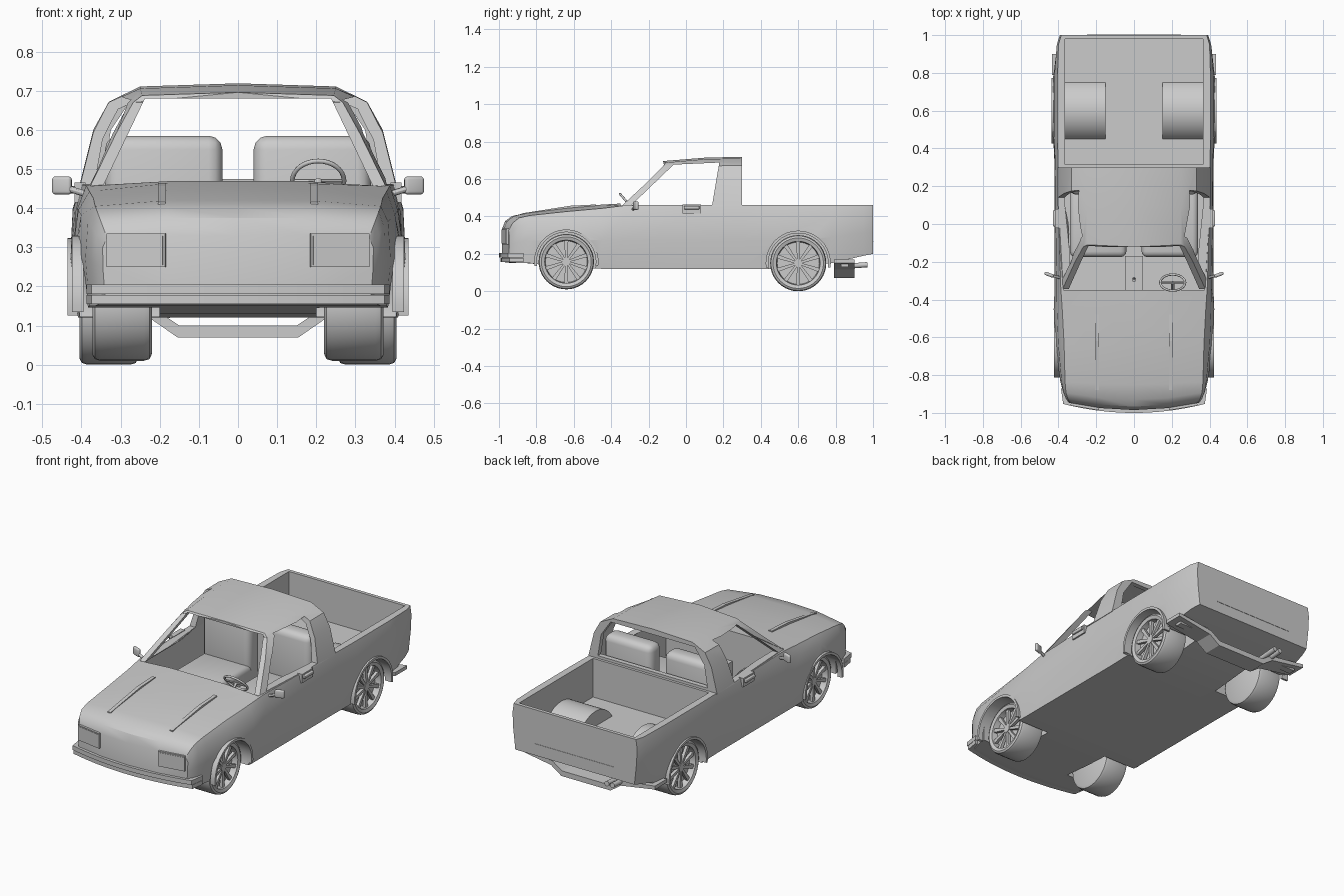
import bpy, bmesh, math
from mathutils import Vector, Matrix

if "Cube" in bpy.data.objects:
    bpy.data.objects.remove(bpy.data.objects["Cube"])

PAINT = bpy.data.materials.new("plain_grey")
PAINT.diffuse_color = (0.6, 0.6, 0.6, 1)
PAINT.use_nodes = True
PAINT.node_tree.nodes["Principled BSDF"].inputs["Base Color"].default_value = PAINT.diffuse_color


def make(name, bm):
    bmesh.ops.recalc_face_normals(bm, faces=bm.faces)
    me = bpy.data.meshes.new(name)
    bm.to_mesh(me)
    bm.free()
    me.materials.append(PAINT)
    ob = bpy.data.objects.new(name, me)
    bpy.context.collection.objects.link(ob)
    return ob


def activate(ob):
    bpy.ops.object.select_all(action='DESELECT')
    ob.select_set(True)
    bpy.context.view_layer.objects.active = ob


def smooth(ob, deg=30):
    activate(ob)
    bpy.ops.object.shade_smooth_by_angle(angle=math.radians(deg))


def prism(name, pts, axis, a, b):
    """Extrude a 2D outline along an axis from a to b."""
    place = {'x': lambda p, t: (t, p[0], p[1]), 'y': lambda p, t: (p[0], t, p[1]),
             'z': lambda p, t: (p[0], p[1], t)}[axis]
    bm = bmesh.new()
    lo, hi = ([bm.verts.new(place(p, t)) for p in pts] for t in (a, b))
    n = len(pts)
    bm.faces.new(lo)
    bm.faces.new(hi)
    for i in range(n):
        bm.faces.new((lo[i], lo[(i + 1) % n], hi[(i + 1) % n], hi[i]))
    return make(name, bm)


def box(name, x, y, z, bevel=0):
    ob = prism(name, [(x[0], y[0]), (x[1], y[0]), (x[1], y[1]), (x[0], y[1])], 'z', *z)
    if bevel:
        m = ob.modifiers.new("bevel", 'BEVEL')
        m.width, m.segments = bevel, 3
        activate(ob)
        bpy.ops.object.modifier_apply(modifier=m.name)
        smooth(ob, 50)
    return ob


def rod(name, p, q, r, n=12):
    p, q = Vector(p), Vector(q)
    bm = bmesh.new()
    rot = (q - p).to_track_quat('Z', 'Y').to_matrix().to_4x4()
    bmesh.ops.create_cone(bm, cap_ends=True, segments=n, radius1=r, radius2=r,
                          depth=(q - p).length, matrix=Matrix.Translation((p + q) / 2) @ rot)
    ob = make(name, bm)
    smooth(ob)
    return ob


def boolean(ob, other, op='DIFFERENCE'):
    m = ob.modifiers.new("cut", 'BOOLEAN')
    m.operation, m.object, m.solver = op, other, 'EXACT'
    activate(ob)
    bpy.ops.object.modifier_apply(modifier=m.name)
    bpy.data.objects.remove(other)


def loft(name, rings, cap):
    """Skin equal rings of points; cap lists the index groups closing both ends."""
    bm = bmesh.new()
    vs = [[bm.verts.new(p) for p in r] for r in rings]
    n = len(vs[0])
    for a, b in zip(vs, vs[1:]):
        for i in range(n):
            bm.faces.new((a[i], a[(i + 1) % n], b[(i + 1) % n], b[i]))
    for r in (vs[0], vs[-1]):
        for g in cap:
            bm.faces.new([r[i] for i in g])
    bmesh.ops.recalc_face_normals(bm, faces=bm.faces)
    bmesh.ops.triangulate(bm, faces=[f for f in bm.faces if len(f.verts) > 4])
    return make(name, bm)


def arc(cy, cz, r, a0, a1, n):
    return [(cy + r * math.cos(math.radians(a0 + (a1 - a0) * i / n)),
             cz + r * math.sin(math.radians(a0 + (a1 - a0) * i / n))) for i in range(n + 1)]


# Lower body: y, bottom z, top z, half widths (bottom, waist, top), shoulder drop
STATIONS = [(-.985, .175, .33, .34, .345, .335, .005), (-.967, .155, .375, .355, .36, .35, .01),
            (-.93, .15, .402, .365, .375, .36, .01), (-.85, .15, .42, .38, .39, .365, .015),
            (-.64, .13, .446, .40, .42, .37, .02), (-.45, .12, .463, .405, .425, .38, .02),
            (-.33, .12, .47, .405, .42, .388, .012), (0, .12, .46, .405, .42, .398, 0),
            (.3, .12, .46, .405, .42, .402, 0), (.47, .12, .46, .41, .428, .405, 0),
            (.78, .15, .46, .41, .428, .405, 0), (.95, .19, .46, .39, .405, .4, 0),
            (1.0, .2, .46, .375, .388, .385, 0)]


def bow(x, y):
    return .045 * (x / .37) ** 2 * min(1, max(0, (-.8 - y) / .15))


def body_ring(y, zb, zt, wb, wm, wt, d):
    h = zt - zb
    low = [(-wb, zb), (-.18, zb), (0, zb), (.18, zb), (wb, zb)]
    side = [(wm, zb + h * .45), ((wm + wt) / 2 + .006, zb + h * .8)]
    top = [(wt, zt - d), (.18, zt), (0, zt), (-.18, zt), (-wt, zt - d)]
    pts = low + side + top + [(-x, z) for x, z in reversed(side)]
    return [(x, y + bow(x, y), z) for x, z in pts]


body = loft("body", [body_ring(*s) for s in STATIONS],
            [(0, 1, 10, 11, 12, 13), (1, 2, 9, 10), (2, 3, 8, 9), (3, 4, 5, 6, 7, 8)])
boolean(body, box("cabin_cut", (-.372, .372), (-.35, .27), (.17, .6)))
boolean(body, box("bed_cut", (-.365, .365), (.315, .98), (.24, .6)))
WHEELS = [("front", -.64, .158, .148, .22, .372), ("rear", .6, .15, .15, .255, .405)]
for s in (-1, 1):
    boolean(body, prism("bed_hump", arc(.6, .15, .175, 0, 180, 24), 'x', s * .15, s * .385), 'UNION')
    for _, y, z, r, _, _ in WHEELS:
        boolean(body, prism("arch_cut", arc(y, z, r + .012, 0, 352.5, 47), 'x', s * .2, s * .5))
smooth(body)

# Cab shell: columns of (x, y, z) at windscreen, door pillar and back
COLS = [[(.378, -.345, .455), (.312, -.2, .59), (.268, -.12, .67), (.245, -.11, .688)],
        [(.404, .1, .455), (.37, .1, .59), (.33, .1, .67), (.25, .1, .706)],
        [(.406, .3, .455), (.37, .3, .6), (.33, .3, .672), (.25, .3, .711)]]


def cab_loft(name, dx, dys, dz, low):
    rings = []
    for col, dy in zip(COLS, dys):
        c = [(x - dx, y + dy, z - dz - (low if i == 0 else 0)) for i, (x, y, z) in enumerate(col)]
        rings.append(c + [(0, c[3][1] - (.012 if dy >= 0 and col is COLS[0] else 0), c[3][2] + .008)]
                     + [(-x, y, z) for x, y, z in reversed(c)])
    return loft(name, rings, [(0, 1, 7, 8), (1, 2, 6, 7), (2, 3, 4, 5, 6)])


cab = cab_loft("cab", 0, (0, 0, 0), 0, 0)
boolean(cab, cab_loft("cab_cut", .024, (.025, 0, -.028), .018, .05))
boolean(cab, prism("side_window_cut", [(-.29, .462), (-.066, .677), (.178, .688), (.14, .462)], 'x', -.6, .6))
boolean(cab, prism("windscreen_cut", [(-.348, .45), (.348, .45), (.238, .68), (-.238, .68)], 'y', -.6, .03))
boolean(cab, prism("back_window_cut", [(-.345, .475), (.345, .475), (.325, .6), (.265, .688),
                                       (-.265, .688), (-.325, .6)], 'y', .2, .4))
smooth(cab)

# Front bumper follows the bowed nose, in two stacked strips
for name, y0, z0, z1 in (("bumper_lower", -.992, .155, .178), ("bumper_upper", -1.0, .18, .205)):
    xs = [-.375 + .75 * i / 16 for i in range(17)]
    front = [(x, y0 + .046 * (x / .37) ** 2) for x in xs]
    smooth(prism(name, [(-.387, -.87)] + front + [(.387, -.87), (.36, -.87), (.3, -.93), (-.3, -.93),
                                                 (-.36, -.87)], 'z', z0, z1), 40)

# Wheels: turned tyre and dished rim with spokes
for end, y, z, r, xi, xo in WHEELS:
    for s in (-1, 1):
        prof = [(0, xi), (r * .88, xi), (r * .97, xi + .006), (r, xi + .02), (r, xo - .02),
                (r * .97, xo - .006), (r * .9, xo), (r * .82, xo - .004), (r * .78, xo - .006),
                (r * .75, xo - .04), (0, xo - .04)]
        bm = bmesh.new()
        vs = [bm.verts.new((s * px, y, z + pr)) for pr, px in prof]
        es = [bm.edges.new(e) for e in zip(vs, vs[1:])]
        bmesh.ops.spin(bm, geom=vs + es, cent=(0, y, z), axis=(1, 0, 0), angle=math.tau, steps=40)
        bmesh.ops.remove_doubles(bm, verts=bm.verts, dist=.0004)
        smooth(make(end + "_wheel", bm))
        rod(end + "_hub", (s * (xo - .042), y, z), (s * (xo - .012), y, z), .022, 20)
        for k in range(10):
            spoke = prism(end + "_spoke", [(-.006, .015), (.006, .015), (.011, r * .79), (-.011, r * .79)],
                          'x', s * (xo - .032), s * (xo - .015))
            spoke.location = (0, y, z)
            spoke.rotation_euler.x = math.tau * k / 10
        # flared arch lip
        lip = arc(y, z, r + .024, -8, 188, 28) + arc(y, z, r + .01, 188, -8, 28)
        x1 = .436 if end == "rear" else .424
        smooth(prism(end + "_arch_lip", lip, 'x', s * .395, s * x1))

# Rear valance, its brackets and twin exhaust
prism("rear_valance", [(-.435, .15), (-.22, .115), (-.155, .07), (.155, .07), (.22, .115), (.435, .15),
                       (.435, .17), (.21, .14), (.15, .1), (-.15, .1), (-.21, .14), (-.435, .17)], 'y', .79, .9)
for x in (-.215, -.18):
    rod("exhaust_pipe", (x, .84, .132), (x, .97, .142), .014, 16)
box("tailgate_strip", (-.25, .25), (.99, 1.002), (.262, .267))

# Parts on both sides
for s in (-1, 1):
    X = lambda a, b: tuple(sorted((s * a, s * b)))
    box("valance_bracket", X(.21, .4), (.83, .87), (.13, .195))
    lamp = box("headlight", (-.076, .076), (-.006, .006), (-.043, .043))
    lamp.location = (s * .26, -.966, .292)
    lamp.rotation_euler.z = s * .168
    glass = box("headlight_lens", (-.07, .07), (-.008, .006), (-.037, .037))
    glass.location, glass.rotation_euler = lamp.location, lamp.rotation_euler
    prism("hood_ridge", [(-.88, .416), (-.62, .457), (-.48, .464), (-.48, .44), (-.88, .40)], 'x', s * .185, s * .205)
    box("handle_plate", X(.39, .418), (-.02, .08), (.415, .465))
    box("door_handle", X(.4, .43), (-.012, .072), (.438, .456), .004)
    mirror = box("mirror", (-.026, .026), (-.009, .009), (-.023, .023), .008)
    mirror.location = (s * .45, -.268, .458)
    mirror.rotation_euler.z = s * .35
    rod("mirror_stalk", (s * .385, -.285, .435), (s * .44, -.272, .452), .008)
    box("seat_back", X(.04, .34), (.155, .262), (.2, .585), .035)
    box("seat_cushion", X(.04, .34), (-.175, .2), (.165, .32), .03)

# Console, gear lever and steering wheel
box("console", (-.048, .048), (-.35, -.17), (.165, .3))
rod("gear_lever", (0, -.29, .29), (0, -.3, .37), .008)
rod("steering_column", (.205, -.35, .425), (.205, -.31, .47), .01)
bpy.ops.mesh.primitive_torus_add(location=(.205, -.31, .47), rotation=(-.87, 0, 0), major_radius=.066,
                                 minor_radius=.006, major_segments=32, minor_segments=8)
wheel = bpy.context.object
wheel.name = "steering_wheel"
wheel.data.materials.append(PAINT)
smooth(wheel, 60)
for dx, t in ((-.064, 0), (.064, 0), (0, -.064)):
    rod("steering_spoke", (.205, -.31, .47), (.205 + dx, -.31 - t * .64 * -1, .47 + t * .76), .005, 8)
